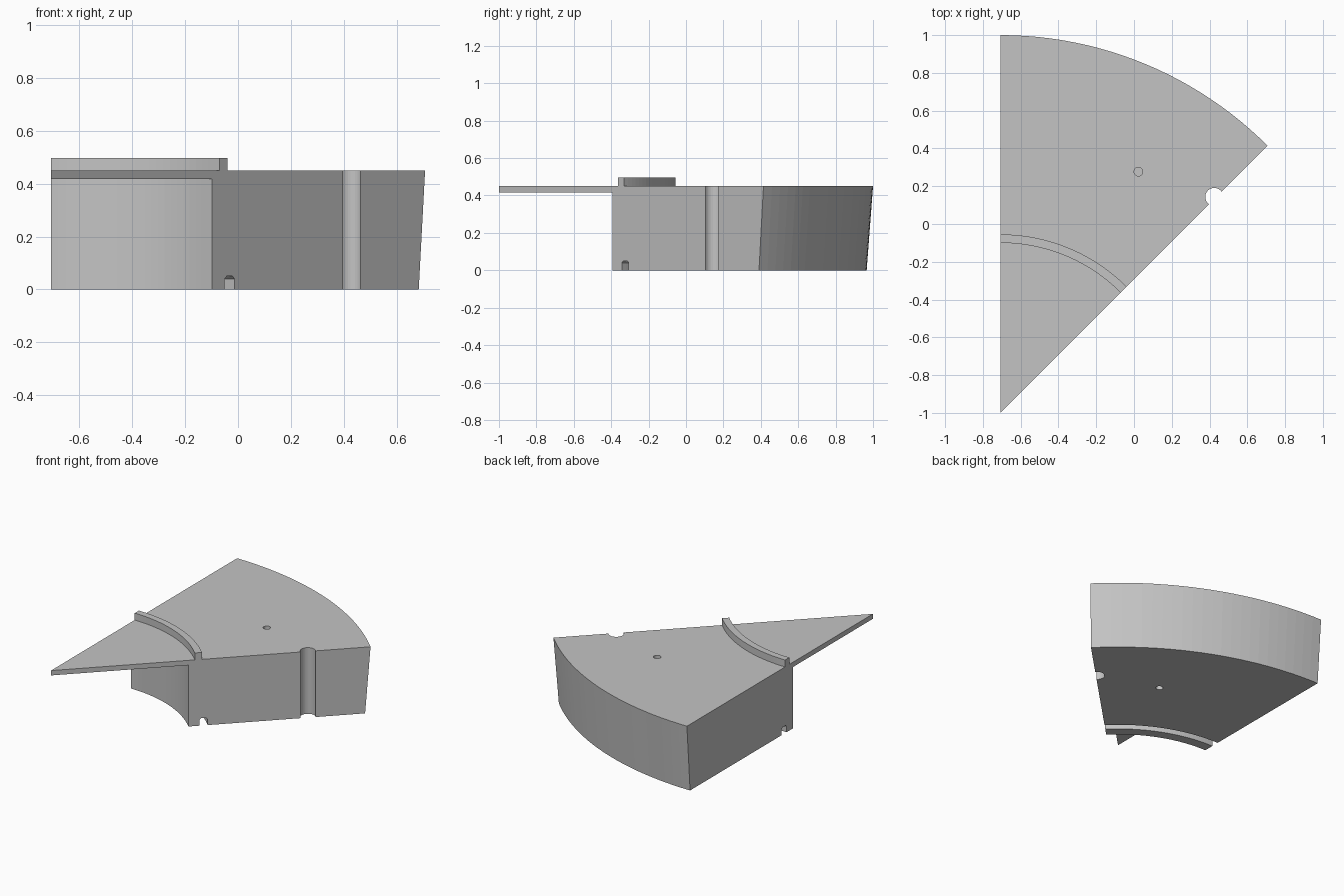
import bpy, bmesh, math
from mathutils import Vector

default = bpy.data.objects.get("Cube")
if default:
    bpy.data.objects.remove(default, do_unlink=True)

APEX = Vector((-0.707, -1.0, 0.0))
START, SWEEP, STEPS = math.radians(45), math.radians(45), 24

grey = bpy.data.materials.new("plain_grey")
grey.use_nodes = True
colour = (0.55, 0.55, 0.55, 1)
grey.diffuse_color = colour
grey.node_tree.nodes["Principled BSDF"].inputs["Base Color"].default_value = colour


def add_object(name, bm):
    bmesh.ops.recalc_face_normals(bm, faces=bm.faces)
    mesh = bpy.data.meshes.new(name)
    bm.to_mesh(mesh)
    bm.free()
    mesh.materials.append(grey)
    obj = bpy.data.objects.new(name, mesh)
    bpy.context.collection.objects.link(obj)
    return obj


def polar(r, angle, z=0.0):
    return APEX + Vector((r * math.cos(angle), r * math.sin(angle), z))


def sector(name, profile):
    """Sweep a closed (radius, height) profile around the apex."""
    bm = bmesh.new()
    rings = [[bm.verts.new(polar(r, START + SWEEP * i / STEPS, z)) for r, z in profile]
             for i in range(STEPS + 1)]
    n = len(profile)
    for a, b in zip(rings, rings[1:]):
        for j in range(n):
            k = (j + 1) % n
            if profile[j][0] or profile[k][0]:
                bm.faces.new((a[j], a[k], b[k], b[j]))
    bm.faces.new(rings[0])
    bm.faces.new(rings[-1][::-1])
    bmesh.ops.remove_doubles(bm, verts=bm.verts, dist=1e-5)
    return add_object(name, bm)


def drill(target, centre, radius, bottom, top):
    """Cut a vertical round hole."""
    bm = bmesh.new()
    bmesh.ops.create_cone(bm, cap_ends=True, segments=32, radius1=radius,
                          radius2=radius, depth=top - bottom)
    bmesh.ops.translate(bm, verts=bm.verts, vec=(centre.x, centre.y, (top + bottom) / 2))
    cutter = add_object("hole_cutter", bm)
    cutter.hide_render = True
    mod = target.modifiers.new("hole", 'BOOLEAN')
    mod.operation, mod.solver, mod.object = 'DIFFERENCE', 'EXACT', cutter
    bpy.context.view_layer.objects.active = target
    bpy.ops.object.modifier_apply(modifier=mod.name)
    bpy.data.objects.remove(cutter, do_unlink=True)


# Wedge block: thin tip plate, groove underneath, sloped outer wall, raised lip
TOP, PLATE = 0.45, 0.417
wedge = sector("wedge_block", [
    (0, PLATE), (0.86, PLATE), (0.86, 0),
    (0.929, 0), (0.929, 0.04), (0.939, 0.05), (0.971, 0.05), (0.981, 0.04), (0.981, 0),
    (1.966, 0), (2, TOP),
    (0.945, TOP), (0.945, 0.497), (0.9, 0.497), (0.9, TOP), (0, TOP)])

# Round channel in the diagonal side
channel = polar(1.609, START) + Vector((-0.006, 0.006, 0))
drill(wedge, channel, 0.0475, -0.1, 0.6)

# Shallow pin holes above and below
pin = Vector((0.023, 0.277, 0))
drill(wedge, pin, 0.023, TOP - 0.05, 0.6)
drill(wedge, pin, 0.023, -0.1, 0.05)
